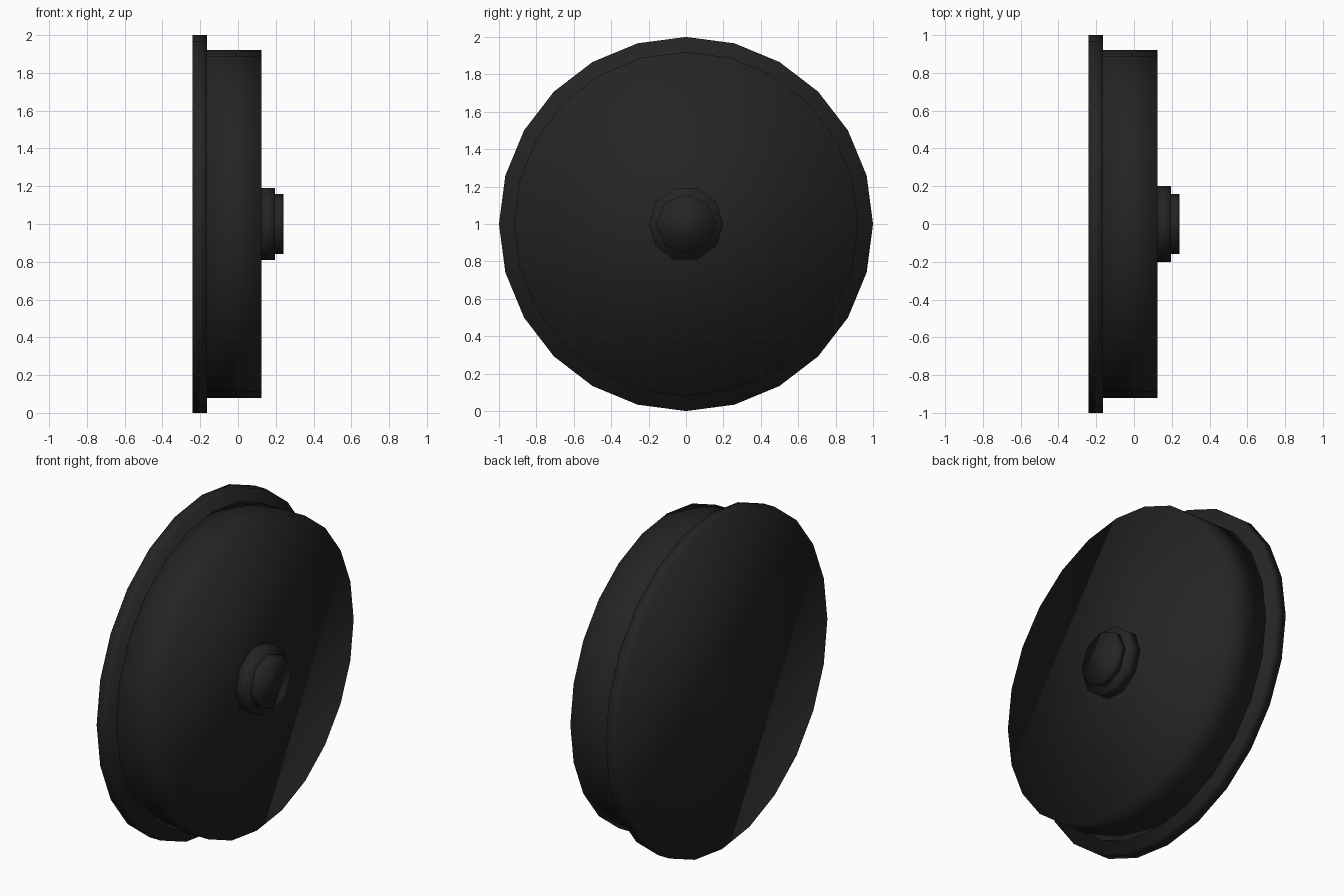
import bpy, bmesh, math

if "Cube" in bpy.data.objects:
    bpy.data.objects.remove(bpy.data.objects["Cube"])

black = bpy.data.materials.new("black_steel")
black.diffuse_color = (0.018, 0.018, 0.018, 1)
black.use_nodes = True
black.node_tree.nodes["Principled BSDF"].inputs["Base Color"].default_value = black.diffuse_color


def disc(name, x0, x1, radius, sides, start=0.0):
    """Closed smooth-shaded cylinder along x, from x0 to x1."""
    bm = bmesh.new()
    rings = []
    for x in (x0, x1):
        ring = []
        for i in range(sides):
            a = start + 2 * math.pi * i / sides
            ring.append(bm.verts.new((x, radius * math.cos(a), 1 + radius * math.sin(a))))
        rings.append(ring)
        bm.faces.new(ring)
    for i in range(sides):
        j = (i + 1) % sides
        bm.faces.new((rings[0][i], rings[0][j], rings[1][j], rings[1][i]))
    bmesh.ops.recalc_face_normals(bm, faces=bm.faces)
    for f in bm.faces:
        f.smooth = True
    mesh = bpy.data.meshes.new(name)
    bm.to_mesh(mesh)
    bm.free()
    mesh.materials.append(black)
    obj = bpy.data.objects.new(name, mesh)
    bpy.context.collection.objects.link(obj)
    return obj


# wheel rim flange and rolling tread
disc("flange", -0.24, -0.165, 1.0, 24)
disc("tread", -0.165, 0.125, 0.92, 24)
# axle hub and end cap
disc("hub", 0.125, 0.195, 0.2, 10)
disc("axle_cap", 0.195, 0.24, 0.16, 8)
